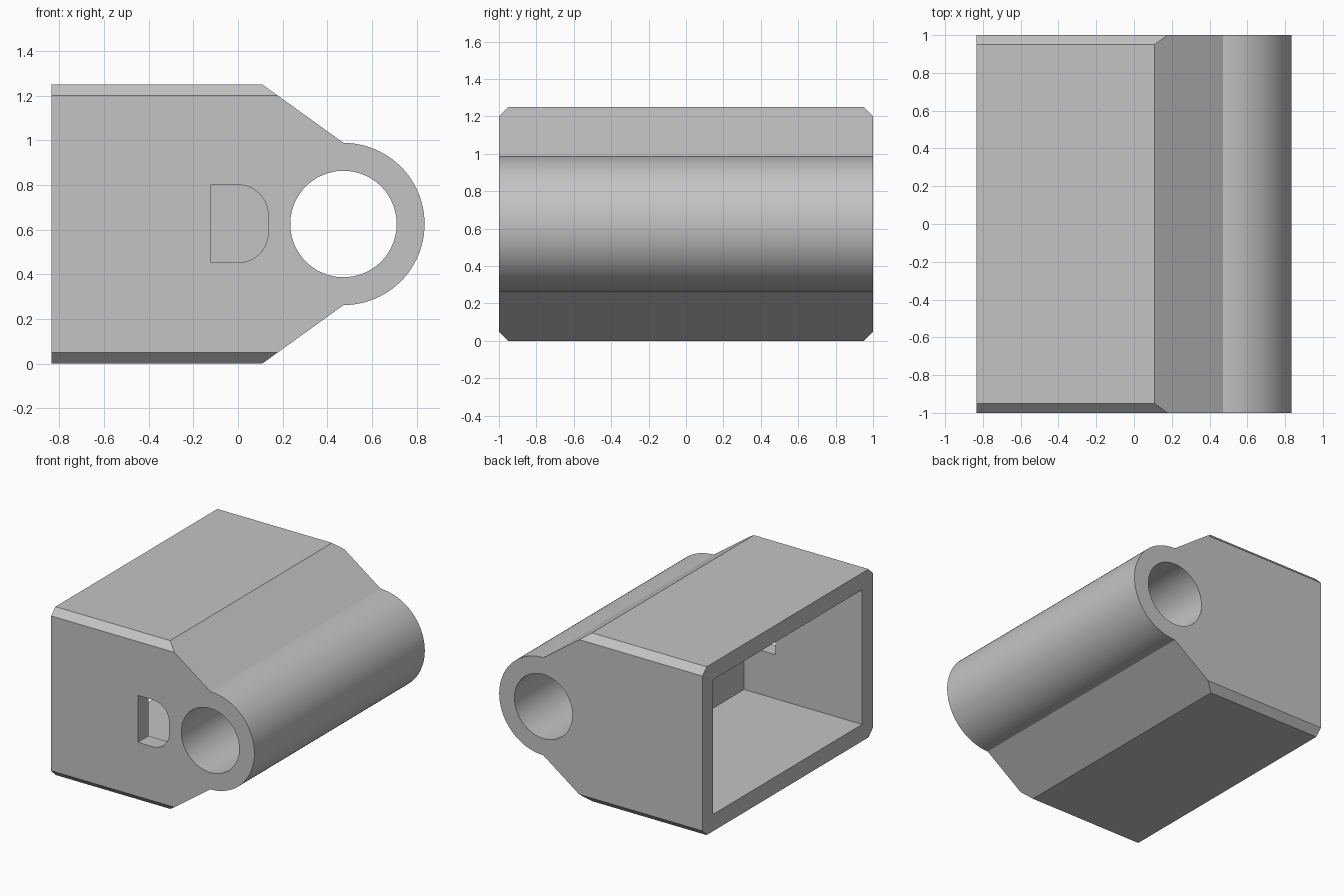
import bpy, bmesh
from math import pi, cos, sin, radians
from mathutils import Vector

if "Cube" in bpy.data.objects:
    bpy.data.objects.remove(bpy.data.objects["Cube"], do_unlink=True)

HEIGHT, MID = 1.25, 0.625
BACK = -0.835            # open end of the housing
BORE_X = 0.472           # hinge axis
OUTER_R, BORE_R = 0.363, 0.238
WALL, CHAMFER = 0.125, 0.05

grey = bpy.data.materials.new("plain grey")
grey.use_nodes = True
colour = (0.55, 0.55, 0.55, 1)
grey.diffuse_color = colour
grey.node_tree.nodes["Principled BSDF"].inputs["Base Color"].default_value = colour


def arc(cx, cz, r, start, end, steps):
    """Points on an arc in the x-z plane, angles in degrees."""
    angles = [radians(start + (end - start) * i / steps) for i in range(steps + 1)]
    return [(cx + r * cos(a), cz + r * sin(a)) for a in angles]


def prism(name, outline, y0, y1, chamfer=False):
    """Extrude an x-z outline along y, optionally bevelling its end edges."""
    bm = bmesh.new()
    face = bm.faces.new([bm.verts.new((x, y0, z)) for x, z in outline])
    ext = bmesh.ops.extrude_face_region(bm, geom=[face])
    moved = [v for v in ext["geom"] if isinstance(v, bmesh.types.BMVert)]
    bmesh.ops.translate(bm, verts=moved, vec=(0, y1 - y0, 0))
    if chamfer:
        for sy in (-1, 1):
            for sz in (-1, 1):
                point = Vector((0, sy * (1 - CHAMFER), MID + sz * MID))
                cut = bmesh.ops.bisect_plane(
                    bm, geom=bm.verts[:] + bm.edges[:] + bm.faces[:],
                    plane_co=point, plane_no=(0, sy, sz), clear_outer=True)
                edges = [e for e in cut["geom_cut"] if isinstance(e, bmesh.types.BMEdge)]
                bmesh.ops.holes_fill(bm, edges=edges, sides=0)
    bmesh.ops.recalc_face_normals(bm, faces=bm.faces[:])
    mesh = bpy.data.meshes.new(name)
    bm.to_mesh(mesh)
    bm.free()
    mesh.materials.append(grey)
    obj = bpy.data.objects.new(name, mesh)
    bpy.context.collection.objects.link(obj)
    return obj


# Housing block tapering into the round hinge barrel
profile = [(BACK, 0), (0.108, 0)]
profile += arc(BORE_X, MID, OUTER_R, -90, 90, 48)
profile += [(0.108, HEIGHT), (BACK, HEIGHT)]
housing = prism("hinge_housing", profile, -1, 1, chamfer=True)

# Cutters: hinge bore, open pocket, D-shaped slot in the front wall
bore = prism("bore_cutter", arc(BORE_X, MID, BORE_R, 0, 360, 96)[:-1], -1.2, 1.2)
pocket = prism("pocket_cutter",
               [(BACK - 0.2, WALL), (0.135, WALL),
                (0.135, HEIGHT - WALL), (BACK - 0.2, HEIGHT - WALL)],
               -1 + WALL, 1 - WALL)
slot_outline = [(-0.123, 0.452)]
slot_outline += arc(0, 0.587, 0.135, -90, 0, 16) + arc(0, 0.665, 0.135, 0, 90, 16)
slot_outline += [(-0.123, 0.80)]
slot = prism("slot_cutter", slot_outline, -1.2, -0.7)

bpy.context.view_layer.objects.active = housing
for cutter in (bore, pocket, slot):
    cutter.hide_render = True
    mod = housing.modifiers.new(cutter.name, "BOOLEAN")
    mod.operation = "DIFFERENCE"
    mod.solver = "EXACT"
    mod.object = cutter
    bpy.ops.object.modifier_apply(modifier=mod.name)
    bpy.data.objects.remove(cutter, do_unlink=True)

# Smooth the round surfaces, keep corners crisp
bpy.ops.object.select_all(action="DESELECT")
housing.select_set(True)
bpy.ops.object.shade_smooth_by_angle(angle=radians(25))
